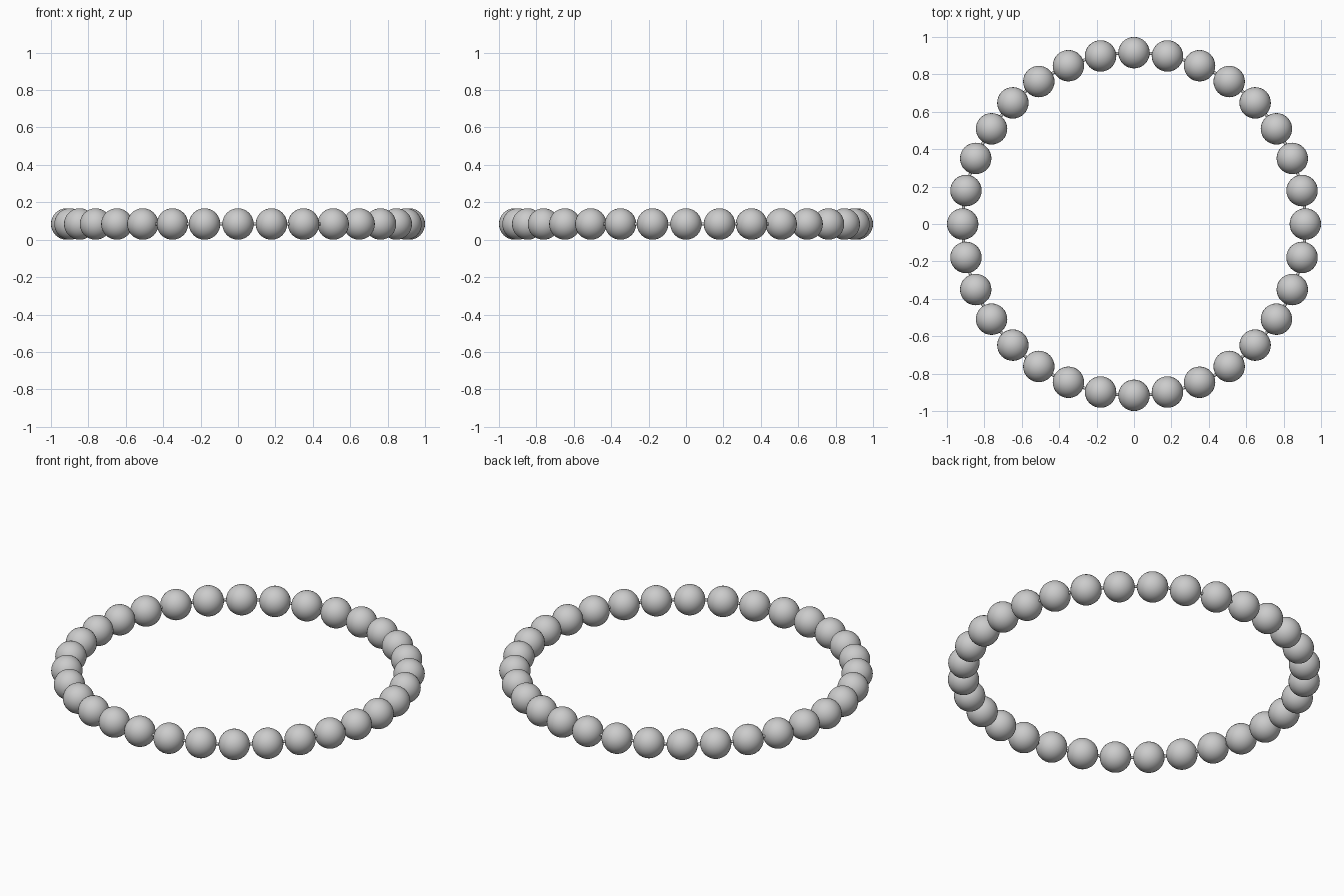
import bpy
from math import cos, sin, tau

if "Cube" in bpy.data.objects:
    bpy.data.objects.remove(bpy.data.objects["Cube"])

COUNT = 32          # beads around the bracelet
RING = 0.916        # radius of the cord circle
BEAD = 0.084        # bead radius

# Cord running through every bead
bpy.ops.mesh.primitive_torus_add(major_radius=RING, minor_radius=0.008,
                                 major_segments=128, minor_segments=12,
                                 location=(0, 0, BEAD))
cord = bpy.context.object
cord.name = "cord"
bpy.ops.object.shade_smooth()

# Round beads, sharing one mesh
bpy.ops.mesh.primitive_uv_sphere_add(segments=32, ring_count=16, radius=BEAD)
first = bpy.context.object
bpy.ops.object.shade_smooth()
for i in range(COUNT):
    bead = first if i == 0 else first.copy()
    if i:
        bpy.context.collection.objects.link(bead)
    a = tau * i / COUNT
    bead.name = f"bead_{i + 1:02d}"
    bead.location = (RING * cos(a), RING * sin(a), BEAD)
    bead.rotation_euler = (0, 0, a)
